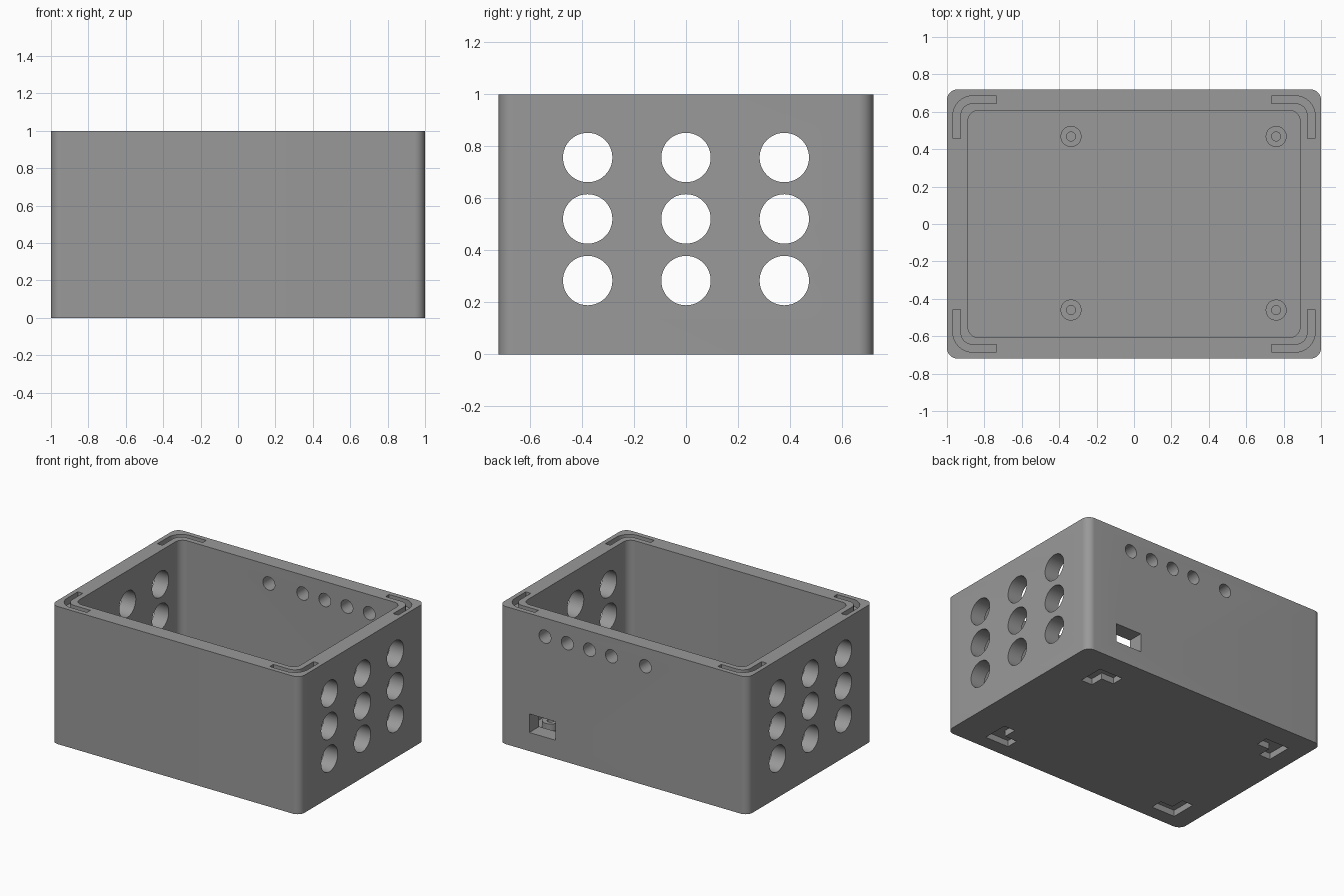
import bpy, bmesh, math
from mathutils import Matrix, Vector

if "Cube" in bpy.data.objects:
    bpy.data.objects.remove(bpy.data.objects["Cube"])

FLOOR, HEIGHT = 0.075, 1.0

grey = bpy.data.materials.new("enclosure grey")
grey.diffuse_color = (0.32, 0.32, 0.32, 1)
grey.use_nodes = True
grey.node_tree.nodes["Principled BSDF"].inputs["Base Color"].default_value = grey.diffuse_color


def prism(bm, pts, z0, z1):
    """Extrude a closed outline between two heights."""
    n0 = [bm.verts.new((x, y, z0)) for x, y in pts]
    face = bm.faces.new(n0)
    new = bmesh.ops.extrude_face_region(bm, geom=[face])["geom"]
    bmesh.ops.translate(bm, vec=(0, 0, z1 - z0),
                        verts=[v for v in new if isinstance(v, bmesh.types.BMVert)])


def arc(cx, cy, r, a0, a1, steps=10):
    return [(cx + r * math.cos(math.radians(a0 + (a1 - a0) * i / steps)),
             cy + r * math.sin(math.radians(a0 + (a1 - a0) * i / steps)))
            for i in range(steps + 1)]


def rounded_rect(hx, hy, r):
    pts = []
    for sx, sy, a in ((1, 1, 0), (-1, 1, 90), (-1, -1, 180), (1, -1, 270)):
        pts += arc(sx * (hx - r), sy * (hy - r), r, a, a + 90)
    return pts


def bore(bm, centre, r, length, axis):
    """Round cutter lying along an axis."""
    rot = Vector((0, 0, 1)).rotation_difference(Vector(axis)).to_matrix().to_4x4()
    bmesh.ops.create_cone(bm, cap_ends=True, segments=48, radius1=r, radius2=r,
                          depth=length, matrix=Matrix.Translation(centre) @ rot)


def make(name, bm):
    bmesh.ops.recalc_face_normals(bm, faces=bm.faces[:])
    mesh = bpy.data.meshes.new(name)
    bm.to_mesh(mesh)
    bm.free()
    ob = bpy.data.objects.new(name, mesh)
    bpy.context.collection.objects.link(ob)
    mesh.materials.append(grey)
    return ob


def activate(ob):
    bpy.ops.object.select_all(action='DESELECT')
    ob.select_set(True)
    bpy.context.view_layer.objects.active = ob


def cut(target, bm):
    cutter = make("cutter", bm)
    cutter.hide_render = True
    mod = target.modifiers.new("cut", 'BOOLEAN')
    mod.operation, mod.solver, mod.object = 'DIFFERENCE', 'EXACT', cutter
    activate(target)
    bpy.ops.object.modifier_apply(modifier=mod.name)
    bpy.data.objects.remove(cutter)


# Outer block with rounded vertical corners
bm = bmesh.new()
prism(bm, rounded_rect(1.0, 0.72, 0.057), 0, HEIGHT)
case = make("case_body", bm)

# Inner cavity
bm = bmesh.new()
prism(bm, rounded_rect(0.888, 0.607, 0.057), FLOOR, HEIGHT + 0.1)
cut(case, bm)

# Lid grooves in the rim corners
bm = bmesh.new()
cx, cy = 0.863, 0.58
groove = ([(0.968, 0.457)] + arc(cx, cy, 0.105, 0, 90) + [(0.735, 0.685), (0.735, 0.645)]
          + arc(cx, cy, 0.065, 90, 0) + [(0.928, 0.457)])
for sx in (1, -1):
    for sy in (1, -1):
        prism(bm, [(sx * x, sy * y) for x, y in groove], HEIGHT - 0.05, HEIGHT + 0.1)
cut(case, bm)

# L-shaped pockets under the floor
bm = bmesh.new()
L, W = 0.19, 0.09
for x, sx in ((0.753, 1), (-0.862, -1)):
    for y, sy in ((0.55, 1), (-0.617, -1)):
        ell = [(0, 0), (L, 0), (L, W), (W, W), (W, L), (0, L)]
        prism(bm, [(x - sx * u, y - sy * v) for u, v in ell], -0.1, 0.045)
cut(case, bm)

# Ventilation holes through both sides
bm = bmesh.new()
for y in (-0.378, 0, 0.378):
    for z in (0.284, 0.521, 0.757):
        bore(bm, (0, y, z), 0.095, 2.4, (1, 0, 0))
cut(case, bm)

# Button holes and connector window in the back wall
bm = bmesh.new()
for x in (0.63, 0.45, 0.272, 0.095, -0.177):
    bore(bm, (x, 0.66, 0.865), 0.048, 0.3, (0, 1, 0))
prism(bm, [(0.545, 0.5), (0.755, 0.5), (0.755, 0.9), (0.545, 0.9)], 0.135, 0.27)
cut(case, bm)

# Board standoffs: short tubes on the floor
standoffs = []
for x in (-0.337, 0.76):
    for y in (0.468, -0.46):
        bm = bmesh.new()
        bore(bm, (x, y, (FLOOR + 0.125) / 2), 0.056, 0.125 - FLOOR, (0, 0, 1))
        post = make("standoff", bm)
        bm = bmesh.new()
        bore(bm, (x, y, 0.1), 0.024, 0.3, (0, 0, 1))
        cut(post, bm)
        standoffs.append(post)

for ob in [case] + standoffs:
    activate(ob)
    bpy.ops.object.shade_smooth_by_angle(angle=math.radians(30))
